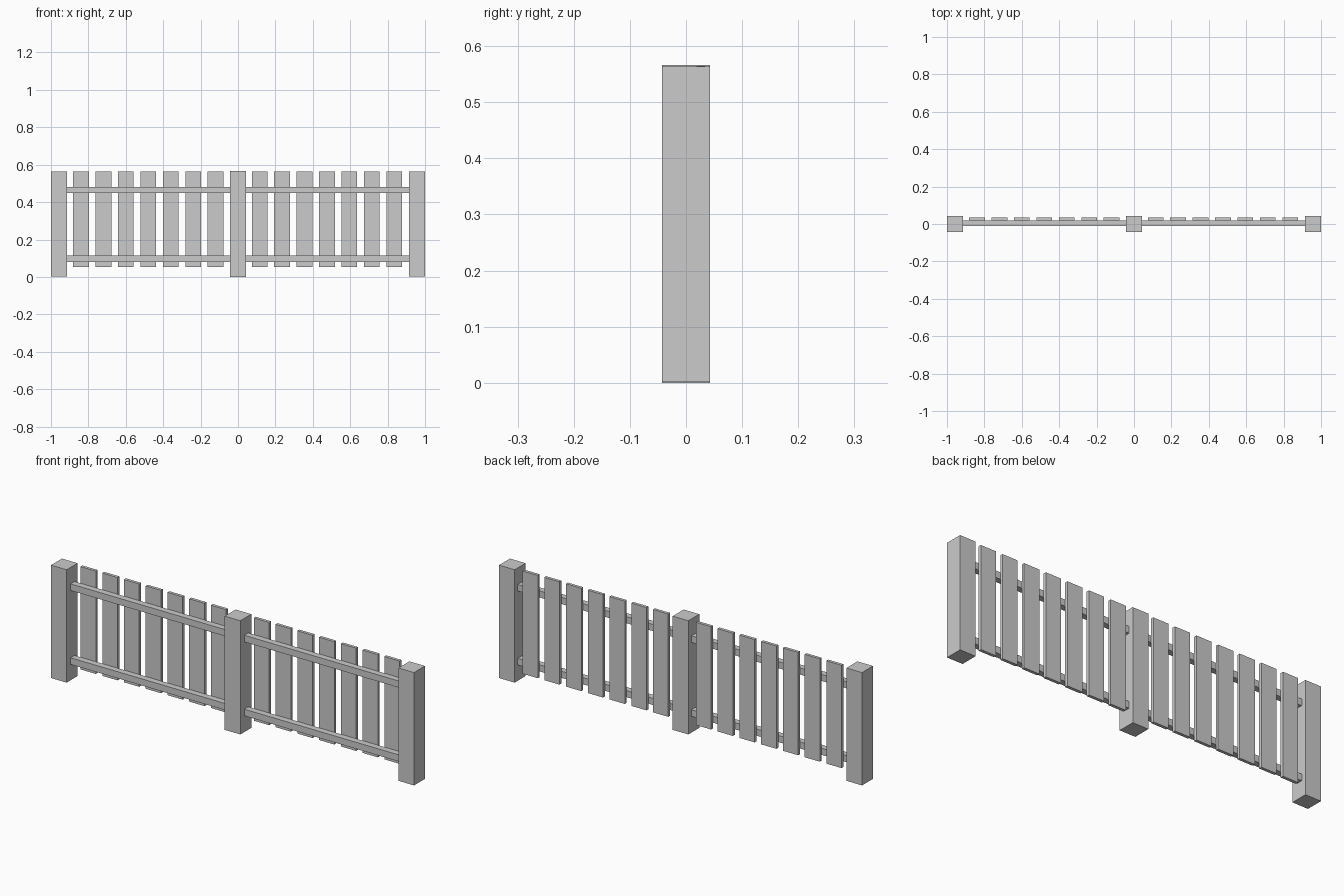
import bpy
import bmesh
from mathutils import Matrix

if "Cube" in bpy.data.objects:
    bpy.data.objects.remove(bpy.data.objects["Cube"])


def box(name, x, y, z):
    """Box from (min, max) ranges on each axis."""
    bm = bmesh.new()
    size = [r[1] - r[0] for r in (x, y, z)]
    mid = [(r[0] + r[1]) / 2 for r in (x, y, z)]
    bmesh.ops.create_cube(bm, size=1, matrix=Matrix.Diagonal((*size, 1)))
    mesh = bpy.data.meshes.new(name)
    bm.to_mesh(mesh)
    bm.free()
    obj = bpy.data.objects.new(name, mesh)
    obj.location = mid
    bpy.context.collection.objects.link(obj)
    return obj


HALF = 0.043      # half width of posts and pickets
TOP = 0.566

# Posts: the middle one is a hair taller
for name, x in (("left_post", -1 + HALF), ("middle_post", 0), ("right_post", 1 - HALF)):
    inset = 0 if x == 0 else 0.002
    box(name, (x - HALF, x + HALF), (-HALF, HALF), (inset, TOP - inset))

# Two rails and seven pickets per bay
for side, x0, x1, first in (("left", -0.914, -HALF, -0.839), ("right", HALF, 0.914, 0.116)):
    for level, z in (("lower", 0.081), ("upper", 0.449)):
        box(f"{side}_{level}_rail", (x0, x1), (-0.012, 0.019), (z, z + 0.033))
    for i in range(7):
        x = first + i * 0.1198
        box(f"{side}_picket_{i + 1}", (x - 0.042, x + 0.042), (0.019, 0.034), (0.053, 0.565))
